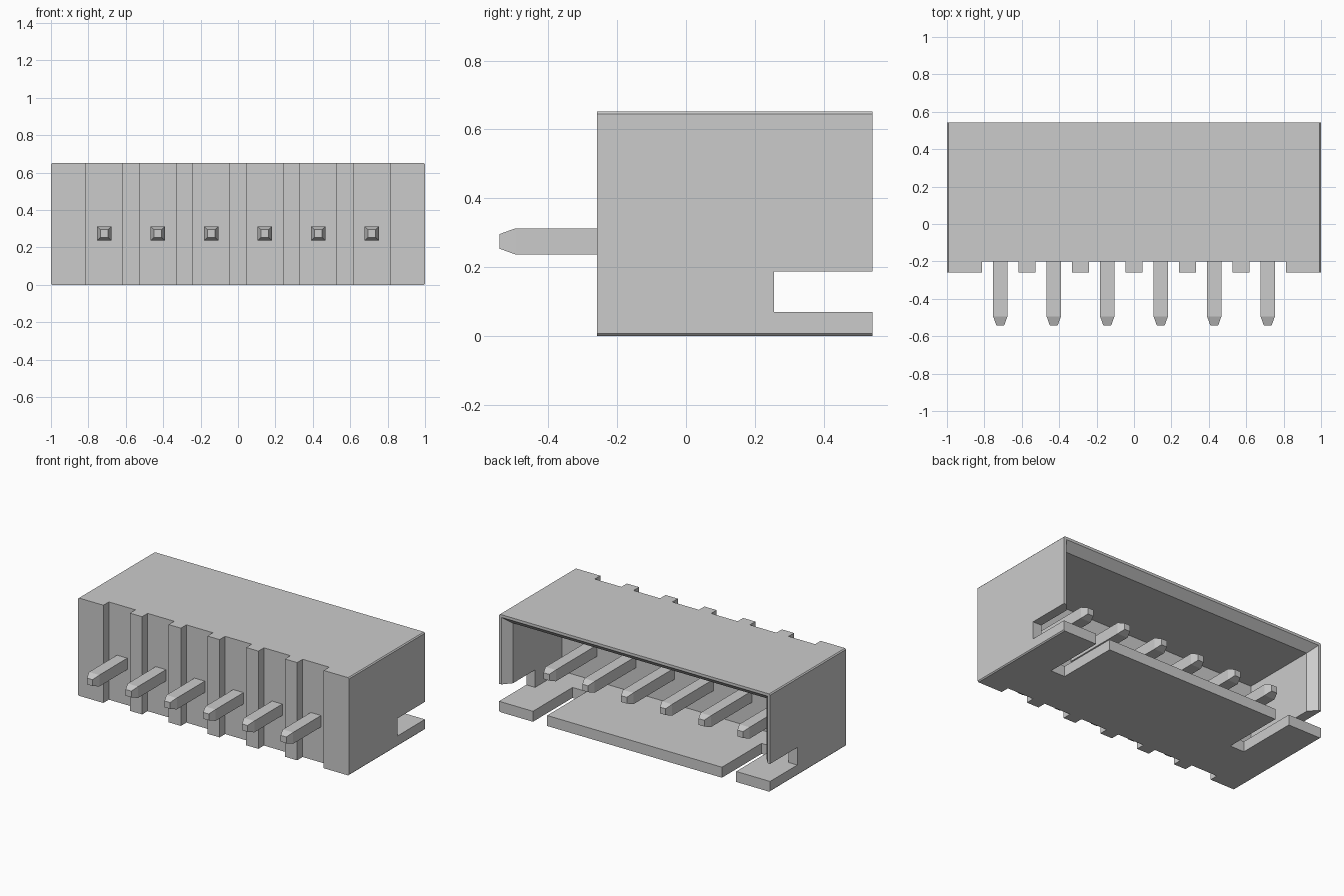
import bpy, bmesh
from mathutils import Vector

old = bpy.data.objects.get("Cube")
if old:
    bpy.data.objects.remove(old, do_unlink=True)


def make_material(name, rgb):
    mat = bpy.data.materials.new(name)
    mat.use_nodes = True
    mat.diffuse_color = (*rgb, 1)
    mat.node_tree.nodes["Principled BSDF"].inputs["Base Color"].default_value = (*rgb, 1)
    return mat


grey = make_material("light_grey", (0.6, 0.6, 0.6))


def finish(bm, name):
    bmesh.ops.recalc_face_normals(bm, faces=bm.faces)
    mesh = bpy.data.meshes.new(name)
    bm.to_mesh(mesh)
    bm.free()
    obj = bpy.data.objects.new(name, mesh)
    bpy.context.collection.objects.link(obj)
    mesh.materials.append(grey)
    return obj


def loft(name, rings, bevel=0):
    """Rectangular sections (y, x0, x1, z0, z1) joined along y."""
    bm = bmesh.new()
    loops = [[bm.verts.new(c) for c in ((a, y, c0), (b, y, c0), (b, y, c1), (a, y, c1))]
             for y, a, b, c0, c1 in rings]
    for lo, hi in zip(loops, loops[1:]):
        for i in range(4):
            j = (i + 1) % 4
            bm.faces.new((lo[i], lo[j], hi[j], hi[i]))
    bm.faces.new(loops[0])
    bm.faces.new(loops[-1])
    if bevel:
        long_edges = [e for e in bm.edges
                      if abs((e.verts[0].co - e.verts[1].co).normalized().y) > 0.9]
        bmesh.ops.bevel(bm, geom=long_edges, offset=bevel, segments=1, affect='EDGES')
    return finish(bm, name)


def box(name, x0, x1, y0, y1, z0, z1, bevel=0):
    return loft(name, [(y0, x0, x1, z0, z1), (y1, x0, x1, z0, z1)], bevel)


FRONT, BACK, TOP = -0.258, 0.542, 0.652
FLOOR, WALL, RIM = 0.07, 0.065, 0.018
PITCH, PIN_Z = 0.286, 0.275
pin_xs = [(i - 2.5) * PITCH for i in range(6)]

# Housing block
housing = box("housing", -1, 1, FRONT, BACK, 0, TOP, bevel=0.007)

# Cavity open at the back, flared towards the rim
inner = (-1 + WALL, 1 - WALL, FLOOR, TOP - WALL)
mouth = (-1 + RIM, 1 - RIM, FLOOR, TOP - RIM)
cutters = [loft("cavity_cutter", [(-0.03, *inner), (BACK - 0.055, *inner),
                                  (BACK, *mouth), (BACK + 0.1, *mouth)])]

# Side wall slots, one cutter right across
cutters.append(box("side_slot_cutter", -1.2, 1.2, 0.255, 0.7, FLOOR, 0.187))

# Floor slots
for s in (-1, 1):
    a, b = sorted((s * 0.645, s * 0.75))
    cutters.append(box("floor_slot_cutter", a, b, 0.125, 0.7, -0.1, 0.1))

# Front recesses around each pin
for x in pin_xs:
    cutters.append(box("recess_cutter", x - 0.098, x + 0.098, -0.4, -0.2, -0.1, 0.8))

for c in cutters:
    mod = housing.modifiers.new(c.name, 'BOOLEAN')
    mod.operation = 'DIFFERENCE'
    mod.solver = 'EXACT'
    mod.object = c

# Bake the cuts and drop the cutters
graph = bpy.context.evaluated_depsgraph_get()
cut_mesh = bpy.data.meshes.new_from_object(housing.evaluated_get(graph))
housing.modifiers.clear()
housing.data = cut_mesh
for c in cutters:
    bpy.data.objects.remove(c, do_unlink=True)

# Square pins with tapered tips
for n, x in enumerate(pin_xs, 1):
    rings = [(y, x - h, x + h, PIN_Z - h, PIN_Z + h)
             for y, h in ((-0.542, 0.021), (-0.495, 0.038), (0.405, 0.038), (0.45, 0.021))]
    loft(f"pin_{n}", rings)
